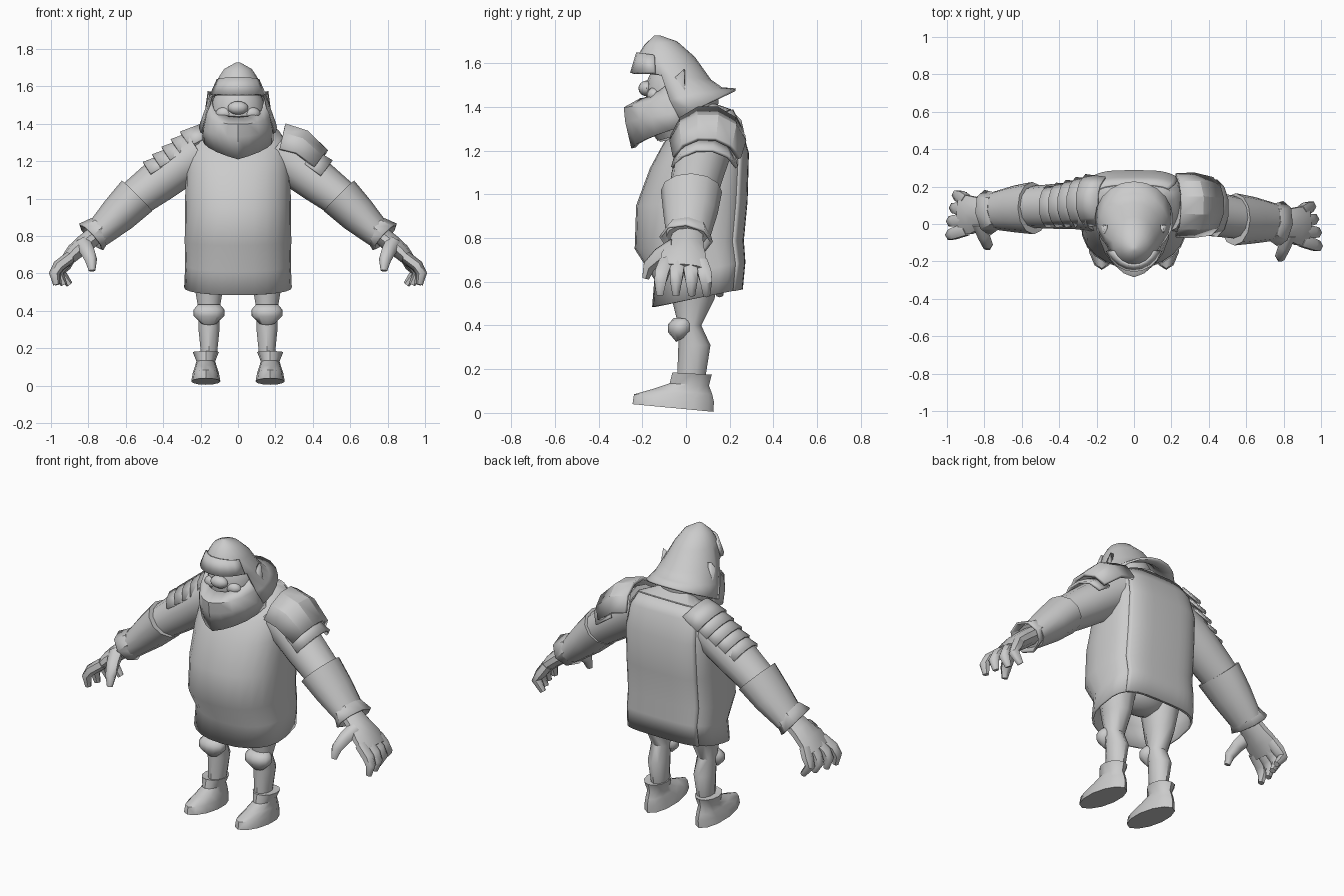
import bpy, bmesh
from math import sin, cos, pi, radians
from mathutils import Vector, Matrix

if "Cube" in bpy.data.objects:
    bpy.data.objects.remove(bpy.data.objects["Cube"])

grey = bpy.data.materials.new("plain_grey")
grey.use_nodes = True
grey.diffuse_color = (0.6, 0.6, 0.6, 1)
grey.node_tree.nodes["Principled BSDF"].inputs["Base Color"].default_value = (0.6, 0.6, 0.6, 1)


def finish(name, bm, s=1, thick=0, angle=40):
    """Turn a bmesh into a shaded object, optionally mirrored and thickened."""
    for v in bm.verts:
        v.co.x *= s
    bmesh.ops.recalc_face_normals(bm, faces=bm.faces)
    me = bpy.data.meshes.new(name)
    bm.to_mesh(me)
    bm.free()
    me.materials.append(grey)
    ob = bpy.data.objects.new(name, me)
    bpy.context.collection.objects.link(ob)
    if thick:
        mod = ob.modifiers.new("thickness", 'SOLIDIFY')
        mod.thickness = thick
        mod.offset = -1
    bpy.ops.object.select_all(action='DESELECT')
    ob.select_set(True)
    bpy.context.view_layer.objects.active = ob
    bpy.ops.object.shade_smooth_by_angle(angle=radians(angle))


def loft(name, rings, closed=True, caps=(True, True), s=1, thick=0, skip=None, angle=40):
    """Skin a list of equal-length point rings."""
    bm = bmesh.new()
    rows = [[bm.verts.new(p) for p in r] for r in rings]
    n = len(rows[0])
    for i in range(len(rows) - 1):
        for j in range(n if closed else n - 1):
            if skip and skip(i, j):
                continue
            k = (j + 1) % n
            bm.faces.new((rows[i][j], rows[i][k], rows[i + 1][k], rows[i + 1][j]))
    if closed:
        for cap, row in zip(caps, (rows[0], rows[-1])):
            if cap:
                bm.faces.new(row)
    finish(name, bm, s, thick, angle)


def spow(v, p):
    return (abs(v) ** p) * (1 if v > 0 else -1)


def tilted(yf, zf, yb, zb, hw, cx=0, front=1.0, back=1.0, n=16, arc=None):
    """Ring around the vertical from its front and back points and half width.
    Powers below one make that half boxier."""
    a0, a1 = arc or (0, 2 * pi)
    pts = []
    for i in range(n):
        a = a0 + (a1 - a0) * i / (n - 1 if arc else n)
        p = front if cos(a) > 0 else back
        t = (1 - spow(cos(a), p)) / 2
        pts.append((cx + hw * spow(sin(a), p), yf + (yb - yf) * t, zf + (zb - zf) * t))
    return pts


def tube(path, radii, n=10, span=None):
    """Rings along a path; radii are (along y, across). Span gives an open arc."""
    path = [Vector(p) for p in path]
    rings = []
    for i, c in enumerate(path):
        d = (path[min(i + 1, len(path) - 1)] - path[max(i - 1, 0)]).normalized()
        u = Vector((0, 1, 0))
        u = (u - d * u.dot(d)).normalized()
        w = d.cross(u)
        ru, rw = radii[i]
        ring = []
        for j in range(n):
            a = -span + 2 * span * j / (n - 1) if span else 2 * pi * j / n
            ring.append(c + u * ru * sin(a) + w * rw * cos(a))
        rings.append(ring)
    return rings


def ball(name, c, r, seg=12):
    bm = bmesh.new()
    bmesh.ops.create_uvsphere(bm, u_segments=seg, v_segments=8, radius=1,
                              matrix=Matrix.Translation(c) @ Matrix.Diagonal((*r, 1)))
    finish(name, bm)


# Tunic: open hem, round belly, boxy back, sloping shoulders
body = [(-.155, .485, .25, .565, .288), (-.145, .61, .262, .69, .282),
        (-.235, .75, .255, .79, .285), (-.228, .95, .272, .97, .283),
        (-.165, 1.12, .278, 1.19, .28), (-.1, 1.24, .24, 1.32, .265),
        (-.06, 1.28, .205, 1.39, .225), (0, 1.33, .12, 1.42, .12)]
loft("tunic", [tilted(*r, front=.88, back=.55, n=24) for r in body], caps=(False, True), thick=.012)

# Raised panel down the back
loft("back_panel", [tilted(yf, zf, yb + .01, zb, hw, back=.55, n=13, arc=(pi * .74, pi * 1.26))
                    for yf, zf, yb, zb, hw in body[:7]], closed=False, thick=.015)
ball("pelvis", (0, .045, .69), (.19, .12, .11))

# Head, nose and cheeks inside the hood
ball("head", (0, -.05, 1.46), (.145, .135, .18), 16)
ball("nose", (0, -.18, 1.485), (.055, .038, .036))
for s in (1, -1):
    ball("cheek", (s * .07, -.145, 1.455), (.05, .035, .035))
loft("neck", [tilted(-.12, 1.24, .14, 1.3, .14), tilted(-.13, 1.36, .15, 1.45, .16)])

# Pointed hood with a flared rim and a face opening
hood = [(-.145, 1.727, -.12, 1.728, .012), (-.19, 1.685, -.04, 1.7, .075),
        (-.225, 1.63, .04, 1.63, .115), (-.235, 1.56, .115, 1.525, .155),
        (-.2, 1.4, .165, 1.49, .188), (-.17, 1.28, .228, 1.485, .21)]
loft("hood", [tilted(*r, n=20) for r in hood], caps=(True, False), thick=.012,
     skip=lambda i, j: i > 2 and (j < 4 or j > 15), angle=50)

# Forehead band
band = [(-.228, 1.65, .02, 1.615, .122), (-.256, 1.557, .09, 1.565, .16)]
loft("forehead_band", [tilted(*r, n=9, arc=(-1.2, 1.2)) for r in band],
     closed=False, thick=.02)


def guard_row(hw, yf, ys, zc, zs, rise):
    """Row across the face: centre and side points, with the rise setting the dip."""
    return [(hw * sin(t * pi / 2), yf + (ys - yf) * abs(t) ** 1.6, zc + (zs - zc) * abs(t) ** rise)
            for t in (i / 5 - 1 for i in range(11))]


# Face guard: a pointed wedge reaching below the chin
guard = [(.162, -.21, -.01, 1.44, 1.575, 2.6), (.178, -.285, -.005, 1.398, 1.46, 2),
         (.193, -.278, 0, 1.33, 1.38, 1.4), (.19, -.25, 0, 1.21, 1.315, 1.1)]
loft("face_guard", [guard_row(*r) for r in guard], closed=False, thick=.02)
# Collar under the guard
loft("collar", [tilted(-.13, 1.245, .1, 1.31, .15, n=12),
                tilted(-.17, 1.3, .12, 1.38, .18, n=12)])

for s, side, swing in ((1, "left", -.01), (-1, "right", .05)):
    def limb(name, path, radii, n=10, **options):
        """Arm part; the arm swings forward or back away from the shoulder."""
        path = [(x, y + swing * min(1, max(0, (x - .2) * 3)), z) for x, y, z in path]
        loft(side + name, tube(path, radii, n), s=s, **options)

    # Arm: sleeve, bracer and flared cuff
    limb("_sleeve", [(.2, .09, 1.25), (.32, .08, 1.17), (.43, .06, 1.09), (.57, .04, .985)],
         [(.13, .125), (.125, .12), (.12, .115), (.11, .1)], 12)
    limb("_bracer", [(.54, .035, 1.015), (.64, .03, .915), (.755, .02, .805)],
         [(.14, .115), (.125, .102), (.1, .075)], 12)
    limb("_cuff", [(.735, .02, .84), (.785, .01, .795)],
         [(.1, .075), (.124, .096)], 8, caps=(True, False), thick=.012)

    # Hand: palm, four curled fingers and a thumb
    limb("_palm", [(.745, .02, .82), (.82, .01, .76), (.875, .0, .715), (.925, -.005, .66)],
         [(.07, .05), (.085, .05), (.108, .045), (.108, .032)])
    for k, y in enumerate((-.1, -.033, .033, .095)):
        reach = (.01, .005, -.01, -.025)[k]
        limb("_finger", [(.895, y * .8, .69), (.95 + reach, y, .64),
                         (.972 + reach, y * 1.08, .6), (.95 + reach * 2, y * 1.1, .54)],
             [(.036, .032), (.036, .032), (.031, .029), (.018, .018)], 6, angle=60)
    limb("_thumb", [(.83, -.04, .76), (.805, -.11, .72), (.785, -.16, .67), (.78, -.175, .615)],
         [(.04, .045), (.036, .038), (.031, .032), (.018, .018)], 6, angle=60)

    # Leg, knee pad and boot
    leg = [(-.08, .68, .16, .68, .11), (-.06, .5, .13, .52, .077), (-.035, .4, .07, .4, .058),
           (-.035, .31, .112, .31, .06), (-.04, .17, .09, .17, .045)]
    loft(side + "_leg", [tilted(*r, cx=.155, n=10) for r in leg], s=s)
    pad = [(-.045, .325, .0, .35, .045), (-.083, .37, .035, .375, .082),
           (-.083, .405, .035, .41, .082), (-.055, .435, .03, .43, .06)]
    loft(side + "_knee_pad", [tilted(*r, cx=.155, n=12) for r in pad], s=s, angle=60)
    boot = [(-.245, .04, .125, .005, .078), (-.238, .085, .128, .05, .07),
            (-.15, .11, .12, .085, .06), (-.075, .135, .105, .125, .05),
            (-.062, .185, .118, .175, .07), (-.04, .18, .09, .175, .045)]
    loft(side + "_boot", [tilted(*r, cx=.172, n=12) for r in boot], s=s)

# Left shoulder: one broad plate over a smaller one
loft("left_shoulder_plate", tube([(.215, .1, 1.235), (.3, .1, 1.215), (.4, .095, 1.145)],
                                 [(.175, .178), (.18, .172), (.16, .145)], 6, radians(78)),
     closed=False, thick=.02, angle=25)
loft("left_lower_plate", tube([(.34, .085, 1.165), (.425, .085, 1.1)],
                              [(.14, .125), (.158, .138)], 6, radians(76)),
     closed=False, thick=.015, angle=25)

# Right shoulder: five overlapping plates running down the arm
for i in range(5):
    a = Vector((.12 + .054 * i, .125 - .008 * i, 1.288 - .034 * i))
    r = .168 - .008 * i
    loft("right_shoulder_plate", tube([a, a + Vector((.1, 0, -.066))],
                                      [(r - .025, r - .028), (r - .01, r)], 6, radians(64)),
         closed=False, s=-1, thick=.012, angle=25)
